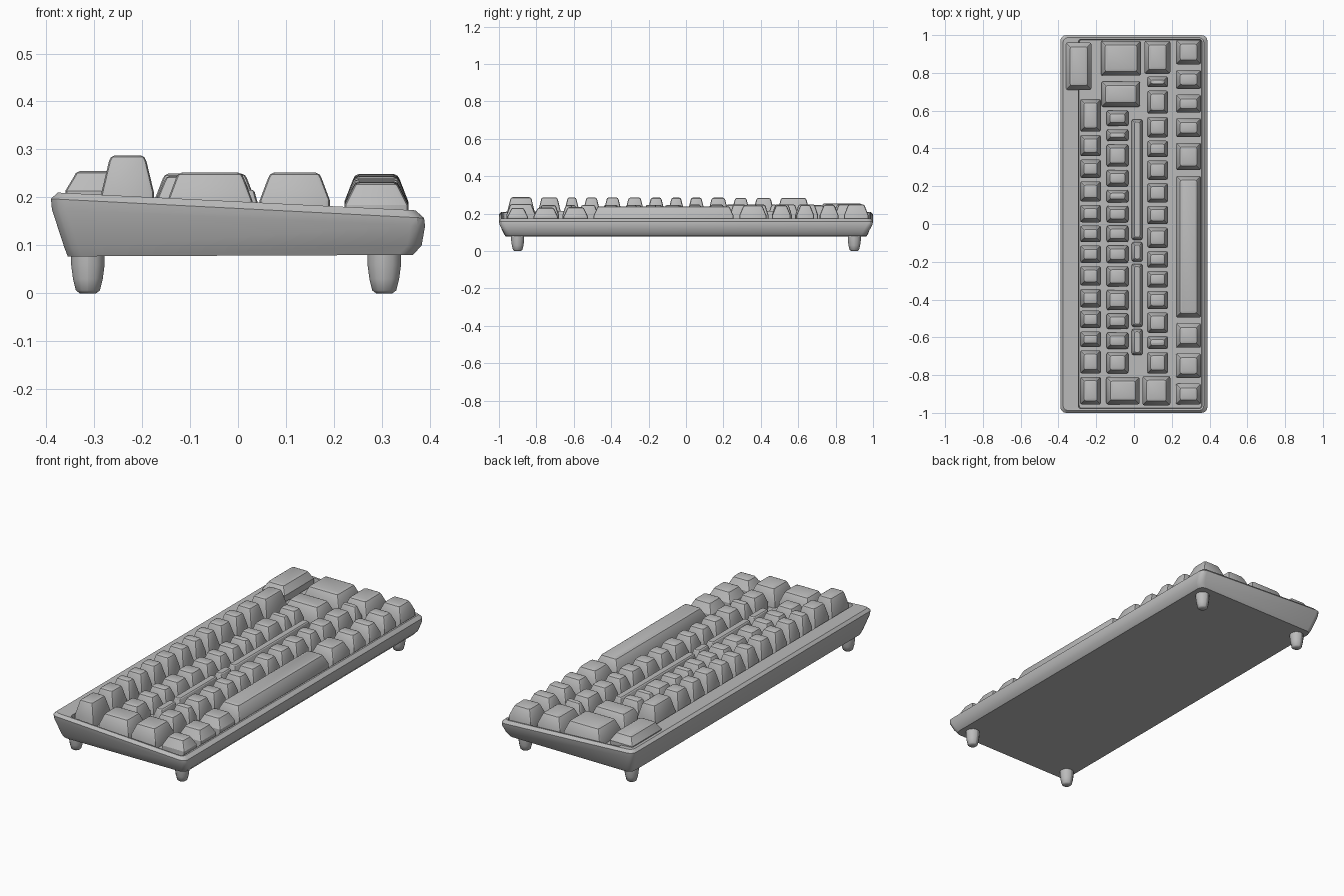
import bpy, bmesh, math

if "Cube" in bpy.data.objects:
    bpy.data.objects.remove(bpy.data.objects["Cube"], do_unlink=True)

grey = bpy.data.materials.new("plain grey")
grey.use_nodes = True
colour = (0.5, 0.5, 0.5, 1)
grey.diffuse_color = colour
grey.node_tree.nodes["Principled BSDF"].inputs["Base Color"].default_value = colour


def ring(bm, x0, x1, y0, y1, r, z_left, z_right, seg=3):
    """Rounded rectangle whose height slopes from x0 to x1."""
    verts = []
    corners = [(x1 - r, y1 - r), (x0 + r, y1 - r), (x0 + r, y0 + r), (x1 - r, y0 + r)]
    for i, (cx, cy) in enumerate(corners):
        for k in range(seg + 1):
            a = math.pi / 2 * (i + k / (seg + 0.001))
            x, y = cx + r * math.cos(a), cy + r * math.sin(a)
            z = z_left + (z_right - z_left) * (x - x0) / (x1 - x0)
            verts.append(bm.verts.new((x, y, z)))
    return verts


def loft(bm, rings):
    """Skin a stack of rings and cap both ends."""
    n = len(rings[0])
    for lower, upper in zip(rings, rings[1:]):
        for i in range(n):
            j = (i + 1) % n
            bm.faces.new((lower[i], lower[j], upper[j], upper[i]))
    bm.faces.new(rings[0][::-1])
    bm.faces.new(rings[-1])


def finish(name, bm, angle):
    bmesh.ops.recalc_face_normals(bm, faces=bm.faces)
    mesh = bpy.data.meshes.new(name)
    bm.to_mesh(mesh)
    bm.free()
    mesh.materials.append(grey)
    obj = bpy.data.objects.new(name, mesh)
    bpy.context.collection.objects.link(obj)
    bpy.ops.object.select_all(action='DESELECT')
    obj.select_set(True)
    bpy.context.view_layer.objects.active = obj
    bpy.ops.object.shade_smooth_by_angle(angle=math.radians(angle))


def add_key(bm, x0, x1, y0, y1, top, base=0.145, taper=0.018):
    """Keycap with a straight skirt, tapered sides and a softened top edge."""
    mid = base + (top - base) * 0.45
    rings = []
    for inset, z in ((0, base), (0, mid), (taper * 0.8, top - 0.012),
                     (taper, top - 0.004), (taper * 1.4, top)):
        rings.append(ring(bm, x0 + inset, x1 - inset, y0 + inset, y1 - inset,
                          0.01, z, z, 2))
    loft(bm, rings)


def key_row(name, x0, x1, edges, top_front, top_back, taper=0.018, gap=0.018):
    """Keys filling the spaces between successive edges along y."""
    bm = bmesh.new()
    for back, front in zip(edges, edges[1:]):
        t = ((back + front) / 2 + 1) / 2
        add_key(bm, x0, x1, front + gap / 2, back - gap / 2,
                top_front + (top_back - top_front) * t, taper=taper)
    finish(name, bm, 25)


# Case: flared tray, sloping down towards +x, with a recessed key deck
bm = bmesh.new()
case_rings = []
for x0, x1, y, r, zl, zr in (
        (-0.355, 0.365, 0.965, 0.03, 0.077, 0.08),
        (-0.362, 0.383, 0.975, 0.03, 0.095, 0.1),
        (-0.388, 0.39, 0.997, 0.03, 0.175, 0.14),
        (-0.39, 0.388, 1.0, 0.03, 0.197, 0.157),
        (-0.376, 0.37, 0.987, 0.025, 0.21, 0.173),
        (-0.295, 0.36, 0.978, 0.015, 0.205, 0.172),
        (-0.29, 0.357, 0.975, 0.015, 0.17, 0.15)):
    case_rings.append(ring(bm, x0, x1, -y, y, r, zl, zr))
loft(bm, case_rings)
finish("case", bm, 30)

# Key rows, from the high side of the case to the low side
key_row("tall_key_row", -0.285, -0.175,
        [0.67, 0.48, 0.35, 0.235, 0.11, 0, -0.105, -0.215, -0.335, -0.45,
         -0.56, -0.66, -0.8, -0.965], 0.288, 0.283, 0.02)
key_row("second_key_row", -0.145, -0.03,
        [0.61, 0.51, 0.43, 0.295, 0.19, 0.105, 0, -0.105, -0.215, -0.34,
         -0.465, -0.565, -0.67, -0.8], 0.245, 0.25)
key_row("third_key_row", 0.07, 0.18,
        [0.79, 0.715, 0.575, 0.45, 0.345, 0.225, 0.105, -0.01, -0.135, -0.24,
         -0.345, -0.46, -0.585, -0.67, -0.8], 0.245, 0.25)
key_row("space_bar_row", 0.222, 0.355,
        [0.99, 0.83, 0.7, 0.575, 0.445, 0.27, -0.51, -0.67, -0.83, -0.97],
        0.23, 0.25, 0.022, 0.03)
key_row("centre_bars", -0.012, 0.045, [0.56, -0.09, -0.205, -0.55, -0.7],
        0.215, 0.215, 0.01, 0.012)

# Larger keys at both ends
for name, x0, x1, y0, y1, top, base in (
        ("corner_key", -0.36, -0.225, 0.71, 0.96, 0.255, 0.18),
        ("large_back_key", -0.175, 0.037, 0.785, 0.97, 0.25, 0.145),
        ("medium_back_key", -0.172, 0.033, 0.62, 0.755, 0.245, 0.145),
        ("small_back_key", 0.055, 0.192, 0.795, 0.97, 0.25, 0.145),
        ("front_key_wide", -0.147, 0.03, -0.955, -0.81, 0.252, 0.145),
        ("front_key_narrow", 0.045, 0.192, -0.96, -0.805, 0.252, 0.145)):
    bm = bmesh.new()
    add_key(bm, x0, x1, y0, y1, top, base, 0.022)
    finish(name, bm, 25)

# Feet: tapered round pegs
for side, x in (("right", -0.313), ("left", 0.305)):
    for end, y in (("front", -0.9), ("back", 0.9)):
        bm = bmesh.new()
        loft(bm, [ring(bm, x - r, x + r, y - r, y + r, r * 0.99, z, z)
                  for r, z in ((0.017, 0), (0.025, 0.006), (0.031, 0.03),
                               (0.035, 0.06), (0.035, 0.085))])
        finish(f"foot_{end}_{side}", bm, 40)
